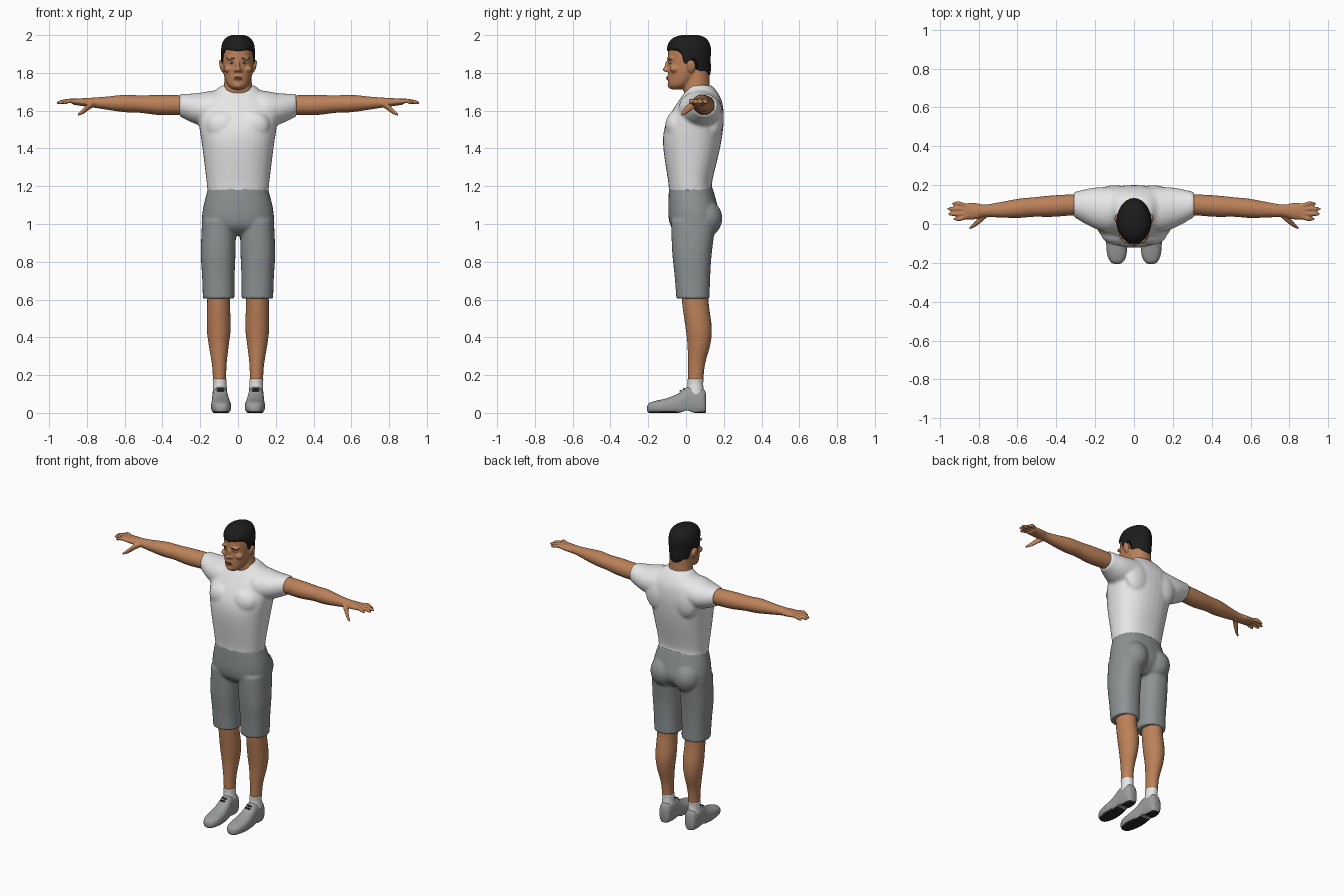
import bpy, bmesh, math
from mathutils import Matrix, Vector

if "Cube" in bpy.data.objects:
    bpy.data.objects.remove(bpy.data.objects["Cube"])


def material(name, r, g, b):
    m = bpy.data.materials.new(name)
    m.use_nodes = True
    m.diffuse_color = (r, g, b, 1)
    bsdf = m.node_tree.nodes["Principled BSDF"]
    bsdf.inputs["Base Color"].default_value = (r, g, b, 1)
    bsdf.inputs["Roughness"].default_value = .8
    return m


skin = material("skin", .5, .22, .1)
lip_red = material("lip", .36, .12, .07)
black = material("hair black", .012, .012, .012)
white = material("shirt white", .8, .8, .8)
grey = material("shorts grey", .27, .29, .29)
shoe_grey = material("shoe grey", .33, .34, .34)
dark = material("sole dark", .02, .02, .02)
eye_white = material("eye white", .6, .55, .5)


def smooth_rings(rings, steps=5):
    """Catmull-Rom interpolation between key cross-sections."""
    keys = [Vector(r) for r in rings]
    keys = [keys[0]] + keys + [keys[-1]]
    out = []
    for a, b, c, d in zip(keys, keys[1:], keys[2:], keys[3:]):
        for i in range(steps):
            t = i / steps
            out.append((2*b + (c - a)*t + (2*a - 5*b + 4*c - d)*t*t
                        + (3*b - a - 3*c + d)*t**3) / 2)
    return out + [keys[-1]]


def oval(angle, power):
    c, s = math.cos(angle), math.sin(angle)
    return (math.copysign(abs(c)**(2/power), c), math.copysign(abs(s)**(2/power), s))


def skin_rows(bm, rows):
    """Bridge rows of vertices into a capped tube."""
    for lo, hi in zip(rows, rows[1:]):
        for i in range(len(lo)):
            j = (i + 1) % len(lo)
            bm.faces.new((lo[i], lo[j], hi[j], hi[i]))
    bm.faces.new(rows[0][::-1])
    bm.faces.new(rows[-1])


def loft(bm, rings, axis="z", side=1, power=2, n=32):
    """Rings are (position on axis, centre u, centre v, radius u, radius v)."""
    rows = []
    for pos, cu, cv, ru, rv in smooth_rings(rings):
        row = []
        for i in range(n):
            a, b = oval(math.tau * i / n, power)
            u, v = cu + a*ru, cv + b*rv
            x, y, z = {"x": (pos, u, v), "y": (u, pos, v), "z": (u, v, pos)}[axis]
            row.append(bm.verts.new((x * side, y, z)))
        rows.append(row)
    skin_rows(bm, rows)


def blob(bm, centre, radii, turn=0, axis="Y"):
    m = Matrix.Translation(centre) @ Matrix.Rotation(turn, 4, axis) @ Matrix.Diagonal((*radii, 1))
    bmesh.ops.create_uvsphere(bm, u_segments=20, v_segments=12, radius=1, matrix=m)


def finish(name, bm, mats, voxel=0, relax=3, mirror=False):
    bmesh.ops.recalc_face_normals(bm, faces=bm.faces[:])
    mesh = bpy.data.meshes.new(name)
    bm.to_mesh(mesh)
    bm.free()
    ob = bpy.data.objects.new(name, mesh)
    bpy.context.collection.objects.link(ob)
    for m in mats:
        mesh.materials.append(m)
    bpy.ops.object.select_all(action="DESELECT")
    ob.select_set(True)
    bpy.context.view_layer.objects.active = ob
    bpy.ops.object.shade_smooth_by_angle(angle=math.radians(50))
    if voxel:
        fuse = ob.modifiers.new("Fuse", "REMESH")
        fuse.mode, fuse.voxel_size, fuse.use_smooth_shade = "VOXEL", voxel, True
        ob.modifiers.new("Relax", "SMOOTH").iterations = relax
    if mirror:
        ob.modifiers.new("Mirror", "MIRROR").use_mirror_merge = False
    return ob


# Shirt: torso and both sleeves fused together
bm = bmesh.new()
loft(bm, [(1.17, 0, .027, .162, .118), (1.22, 0, .022, .166, .116), (1.4, 0, .03, .188, .15),
          (1.5, 0, .04, .203, .156), (1.58, 0, .058, .212, .142), (1.65, 0, .075, .19, .115),
          (1.7, 0, .08, .13, .085), (1.735, 0, .075, .085, .06)], power=2.3)
for s in (1, -1):
    loft(bm, [(.06, .085, 1.625, .1, .085), (.14, .075, 1.61, .115, .095),
              (.22, .085, 1.61, .1, .082), (.31, .1, 1.629, .064, .06)], "x", s)
    # Chest and shoulder blade
    blob(bm, (.08*s, -.05, 1.52), (.09, .06, .08))
    blob(bm, (.1*s, .15, 1.56), (.09, .05, .11))
finish("shirt", bm, [white], .009, 6)

# Shorts: hips, seat and both legs fused together
bm = bmesh.new()
loft(bm, [(1.195, 0, .025, .157, .115), (1.1, 0, .036, .182, .13), (1.03, 0, .043, .191, .135),
          (.98, 0, .04, .185, .115), (.94, 0, .04, .12, .07)], power=2.3)
for s in (1, -1):
    loft(bm, [(1.02, .1, .04, .09, .12), (.85, .105, .032, .092, .105),
              (.72, .104, .034, .086, .094), (.605, .102, .037, .084, .088)], side=s, power=2.3)
    blob(bm, (.085*s, .1, 1.03), (.09, .093, .1))
finish("shorts", bm, [grey], .008, 5)

# Lower legs
bm = bmesh.new()
loft(bm, [(.7, .102, .045, .06, .07), (.58, .103, .05, .06, .07), (.45, .102, .067, .063, .069),
          (.36, .102, .068, .053, .06), (.25, .099, .055, .038, .044), (.12, .097, .05, .033, .038)])
finish("lower_leg", bm, [skin], mirror=True)

# Socks with a rolled rim
bm = bmesh.new()
loft(bm, [(.09, .096, .05, .039, .045), (.15, .096, .05, .036, .041),
          (.175, .097, .05, .037, .042), (.18, .097, .05, .033, .038)])
finish("sock", bm, [white], mirror=True)

# Shoes: flattened underside becomes the dark sole
bm = bmesh.new()
loft(bm, [(-.206, .088, .022, .012, .012), (-.195, .088, .026, .032, .026), (-.16, .088, .03, .049, .034),
          (-.1, .09, .034, .053, .044), (-.04, .092, .045, .048, .058), (.01, .094, .062, .043, .076),
          (.06, .095, .062, .042, .074), (.095, .095, .058, .036, .066), (.107, .095, .05, .022, .045)],
     "y", power=2.5, n=48)
for v in bm.verts:
    arch = .014 * max(0, 1 - abs(v.co.y - .005) / .04)
    v.co.z = max(v.co.z, arch)
bmesh.ops.dissolve_degenerate(bm, dist=1e-5, edges=bm.edges[:])
for f in bm.faces:
    f.material_index = int(f.calc_center_median().z < .008)
finish("shoe", bm, [shoe_grey, dark], mirror=True)

# Laces across the instep
bm = bmesh.new()
for y, z in ((-.012, .127), (-.03, .117)):
    blob(bm, (.093, y, z), (.022, .006, .004), .45, "X")
finish("laces", bm, [dark], mirror=True)

# Arms with palm, four fingers and thumb
bm = bmesh.new()
loft(bm, [(.22, .1, 1.63, .052, .05), (.32, .098, 1.629, .054, .053), (.42, .092, 1.63, .055, .053),
          (.52, .087, 1.635, .05, .046), (.6, .08, 1.638, .049, .046), (.7, .072, 1.64, .038, .034),
          (.77, .068, 1.643, .032, .026), (.82, .066, 1.645, .042, .021), (.875, .064, 1.648, .043, .016)], "x")
for i, tip in enumerate((.93, .957, .96, .937)):
    y = .026 + .026 * i
    loft(bm, [(.85, .5*y + .032, 1.65, .013, .013), (.895, y, 1.652, .0115, .012),
              (tip - .02, y, 1.645, .0105, .011), (tip, y, 1.64, .004, .004)], "x", n=12)
loft(bm, [(.755, .052, 1.64, .016, .015), (.79, .025, 1.622, .02, .019),
          (.82, -.002, 1.597, .014, .015), (.848, -.022, 1.578, .006, .006)], "x", n=16)
finish("arm", bm, [skin], .0045, 3, mirror=True)

# Head, neck and facial forms fused together
skull = [(1.713, 0, -.05, .028, .028), (1.735, 0, -.035, .055, .058), (1.78, 0, -.008, .073, .087),
         (1.83, 0, .005, .08, .1), (1.9, 0, .012, .083, .108), (1.95, 0, .012, .077, .1),
         (1.98, 0, .015, .056, .074), (1.993, 0, .018, .025, .035)]
bm = bmesh.new()
loft(bm, skull)
loft(bm, [(1.64, 0, .075, .1, .07), (1.7, 0, .06, .085, .072),
          (1.74, 0, .055, .074, .07), (1.82, 0, .055, .068, .068)])
blob(bm, (0, -.104, 1.818), (.016, .02, .013))
blob(bm, (0, -.095, 1.842), (.01, .018, .032), -.25, "X")
blob(bm, (0, -.078, 1.736), (.026, .02, .02))
blob(bm, (0, -.085, 1.772), (.028, .019, .015))
for s in (1, -1):
    blob(bm, (.015*s, -.095, 1.812), (.009, .012, .009))
    blob(bm, (.034*s, -.08, 1.877), (.03, .02, .009))
    blob(bm, (.05*s, -.06, 1.82), (.026, .026, .02))
    # Ears
    blob(bm, (.087*s, .028, 1.835), (.01, .024, .036), .25*s)
finish("head", bm, [skin], .005, 3)

# Hair cap following the skull, with a hairline that varies round the head
bm = bmesh.new()
profile = smooth_rings(skull)


def skull_at(z):
    for a, b in zip(profile, profile[1:]):
        if z <= b[0]:
            return a.lerp(b, (z - a[0]) / (b[0] - a[0]))
    return profile[-1]


def hairline(angle):
    keys = ((0, 1.915), (55, 1.925), (72, 1.905), (80, 1.85), (92, 1.845), (98, 1.875),
            (115, 1.87), (125, 1.8), (140, 1.775), (180, 1.77))
    for (a, low), (b, high) in zip(keys, keys[1:]):
        if angle <= b:
            return low + (high - low) * (angle - a) / (b - a)
    return keys[-1][1]


rows, count, levels = [], 96, 16
for k in range(levels + 1):
    t = math.sin(k / levels * math.pi / 2)
    row = []
    for i in range(count):
        turn = math.tau * i / count
        z = hairline(min(180, math.degrees(min(turn, math.tau - turn))))
        z += (1.993 - z) * t
        _, _, cy, rx, ry = skull_at(z)
        back = max(0, -math.cos(turn))
        grow = .002 if k == 0 else .007
        fill = back * .035 * max(0, (1.87 - z) / .1)
        row.append(bm.verts.new(((rx + grow) * math.sin(turn),
                                 cy - (ry + grow + .006*back + fill) * math.cos(turn),
                                 z + .007 * t)))
    rows.append(row)
skin_rows(bm, rows)
finish("hair", bm, [black])

# Eyes, brows and mouth
bm = bmesh.new()
blob(bm, (.034, -.083, 1.853), (.013, .008, .006), .35, "Z")
finish("eye", bm, [eye_white], mirror=True)
bm = bmesh.new()
blob(bm, (.033, -.09, 1.853), (.005, .003, .005), .35, "Z")
finish("iris", bm, [dark], mirror=True)
bm = bmesh.new()
blob(bm, (.036, -.093, 1.879), (.02, .005, .003), .4, "Z")
finish("brow", bm, [black], mirror=True)
bm = bmesh.new()
for z in (1.768, 1.777):
    blob(bm, (0, -.098, z), (.021, .007, .0045))
finish("lips", bm, [lip_red])
